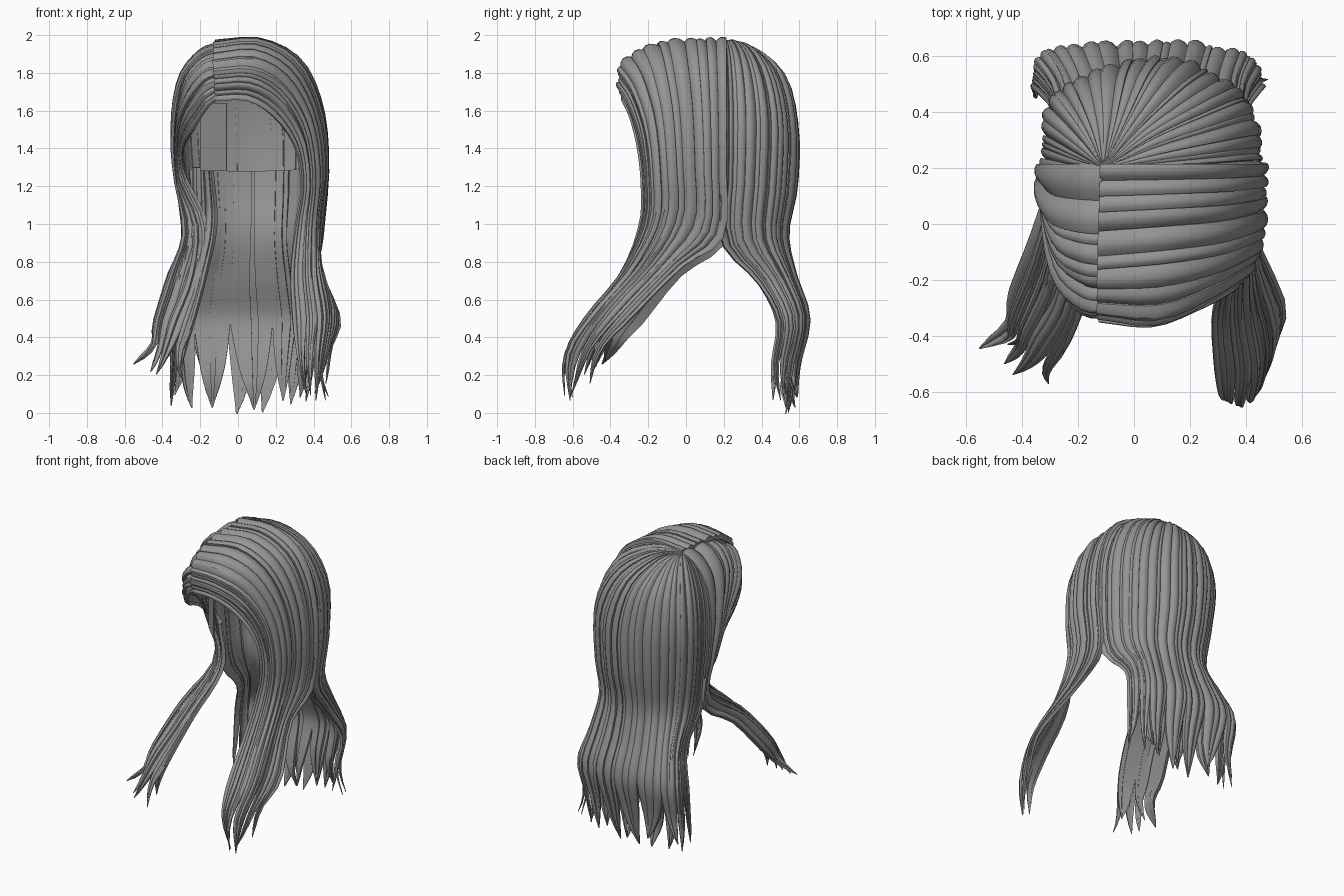
import bpy, bmesh, math, random
from mathutils import Vector

random.seed(4)
grey = bpy.data.materials.new("ash grey hair")
grey.diffuse_color = (0.30, 0.30, 0.30, 1)


def spline(pts, t):
    """Catmull-Rom point at t in 0..1 along evenly spaced points."""
    n = len(pts) - 1
    f = min(max(t, 0), 1) * n
    i = min(int(f), n - 1)
    f -= i
    b, c = pts[i], pts[i + 1]
    a = pts[i - 1] if i else b * 2 - c
    d = pts[i + 2] if i + 2 <= n else c * 2 - b
    return (b * 2 + (c - a) * f + (a * 2 - b * 5 + c * 4 - d) * f * f
            + (b * 3 - a - c * 3 + d) * f ** 3) / 2


def surface(guides, u, v):
    return spline([spline(g, v) for g in guides], u)


def finish(bm, name):
    bmesh.ops.recalc_face_normals(bm, faces=bm.faces)
    me = bpy.data.meshes.new(name)
    bm.to_mesh(me)
    bm.free()
    ob = bpy.data.objects.new(name, me)
    bpy.context.collection.objects.link(ob)
    me.materials.append(grey)
    bpy.ops.object.select_all(action='DESELECT')
    ob.select_set(True)
    bpy.context.view_layer.objects.active = ob
    bpy.ops.object.shade_smooth_by_angle(angle=math.radians(32))


def hair(name, paths, locks, side, u_range=(0, 1), v0=0.0, lift=0.0, rows=28, split=0.78):
    """Sheet of closed, ridged strands; every three strands gather into one curled tip."""
    guides = [[Vector(p) for p in path] for path in paths]
    widths = [random.uniform(0.45, 1.55) for _ in range(locks * 3)]
    total, edge = sum(widths), u_range[0]
    bm = bmesh.new()
    for i, w in enumerate(widths):
        du = w / total * (u_range[1] - u_range[0])
        if i % 3 == 0:
            # Shared centre, length and curl of this lock
            lock = sum(widths[i:i + 3]) / total * (u_range[1] - u_range[0])
            lock_u = edge + lock * random.uniform(0.35, 0.65)
            end = random.uniform(0.96, 1.0)
            curl = Vector((random.uniform(-.045, .045), random.uniform(-.03, .03), 0))
        mid, edge = edge + du / 2, edge + du
        raise_by = lift + random.uniform(-0.008, 0.008)
        tilt = random.uniform(-0.012, 0.012)
        rings = []
        for r in range(rows + 1):
            v = v0 + (end - v0) * r / rows
            taper = max(0, (v - split) / (end - split))
            keep = max(0.04, 1 - 0.35 * taper - 0.65 * taper ** 3)
            half = du * 0.53 * keep
            centre = lock_u + (mid - lock_u) * keep
            u0, u1 = max(0, centre - half), min(1, centre + half)
            a, b = surface(guides, u0, v), surface(guides, u1, v)
            e = 0.01
            cu, va = min(max(centre, e), 1 - e), max(v, 0.03)
            along = surface(guides, cu, min(1, va + e)) - surface(guides, cu, va - e)
            across = surface(guides, cu + e, va) - surface(guides, cu - e, va)
            n = across.cross(along).normalized() * side
            width = (b - a).length
            bump = min(0.02, width * 0.25)
            fade = min(1, width / 0.04)
            bend = curl * taper ** 3
            ring = []
            for k in range(5):
                t = k / 4
                off = bump * (1 - (2 * t - 1) ** 2) + (raise_by + tilt * (2 * t - 1)) * fade
                ring.append(surface(guides, u0 + (u1 - u0) * t, v) + n * off + bend)
            back = 0.018 * fade + 0.003
            ring.append(b + n * (raise_by * fade - back) + bend)
            ring.append(a + n * (raise_by * fade - back) + bend)
            rings.append([bm.verts.new(p) for p in ring])
        for p, q in zip(rings, rings[1:]):
            for k in range(7):
                j = (k + 1) % 7
                bm.faces.new((p[k], p[j], q[j], q[k]))
        bm.faces.new(rings[0])
        bm.faces.new(rings[-1])
    finish(bm, name)


# Guide paths, root to tip, from the hairline to the ear
right = [
    [(-.12, -.33, 1.65), (.05, -.34, 1.65), (.20, -.30, 1.56), (.31, -.26, 1.40), (.34, -.24, 1.20),
     (.31, -.25, 1.00), (.28, -.35, .74), (.29, -.54, .50), (.30, -.63, .30), (.31, -.60, .08)],
    [(-.13, -.32, 1.82), (.08, -.34, 1.83), (.25, -.27, 1.73), (.37, -.20, 1.52), (.41, -.17, 1.25),
     (.39, -.18, 1.00), (.39, -.32, .73), (.42, -.51, .50), (.40, -.64, .30), (.39, -.65, .05)],
    [(-.13, -.15, 1.93), (.10, -.13, 1.95), (.30, -.10, 1.84), (.42, -.06, 1.60), (.46, -.04, 1.30),
     (.43, -.04, 1.03), (.43, -.17, .80), (.49, -.40, .55), (.47, -.55, .33), (.43, -.60, .08)],
    [(-.12, .215, 1.96), (.12, .215, 1.97), (.33, .215, 1.86), (.44, .215, 1.62), (.47, .215, 1.30),
     (.44, .20, .93), (.43, -.02, .77), (.54, -.29, .50), (.50, -.44, .33), (.52, -.50, .12)]]
# Short side: swept back over the ear, then a lock falling forward
left = [
    [(-.11, -.33, 1.66), (-.18, -.31, 1.60), (-.25, -.22, 1.49), (-.30, -.02, 1.39), (-.28, .09, 1.26),
     (-.16, .03, 1.00), (-.18, -.27, .72), (-.24, -.45, .46), (-.29, -.52, .33), (-.32, -.54, .18)],
    [(-.11, -.30, 1.80), (-.18, -.29, 1.77), (-.27, -.20, 1.65), (-.32, -.01, 1.49), (-.32, .11, 1.25),
     (-.22, .08, .99), (-.25, -.26, .71), (-.34, -.43, .48), (-.38, -.50, .33), (-.41, -.55, .16)],
    [(-.11, -.10, 1.90), (-.19, -.09, 1.87), (-.28, -.05, 1.76), (-.33, .06, 1.53), (-.33, .15, 1.25),
     (-.27, .13, .97), (-.33, -.16, .74), (-.41, -.36, .49), (-.43, -.43, .35), (-.48, -.46, .23)],
    [(-.11, .215, 1.95), (-.20, .215, 1.91), (-.30, .215, 1.78), (-.34, .215, 1.55), (-.33, .215, 1.27),
     (-.29, .21, .91), (-.36, -.02, .74), (-.44, -.23, .48), (-.46, -.33, .36), (-.60, -.38, .26)]]
# Extra lock starting under the short side
under = [
    [(-.14, -.01, 1.30), (-.12, -.01, 1.00), (-.17, -.27, .73), (-.24, -.45, .46), (-.30, -.53, .20)],
    [(-.24, .10, 1.30), (-.25, .11, .97), (-.32, -.19, .73), (-.39, -.36, .48), (-.44, -.46, .24)]]
# Back fan, from the left ear round to the right ear
crown = (-.11, .20, 1.96)
back = [
    [crown, (-.22, .19, 1.90), (-.31, .19, 1.74), (-.34, .19, 1.50), (-.32, .19, 1.20),
     (-.28, .19, .90), (-.29, .38, .69), (-.37, .48, .48), (-.37, .45, .25), (-.42, .46, .06)],
    [crown, (-.17, .32, 1.92), (-.24, .43, 1.75), (-.27, .47, 1.50), (-.25, .45, 1.20),
     (-.22, .44, .93), (-.25, .54, .72), (-.30, .62, .50), (-.29, .58, .25), (-.29, .56, .01)],
    [crown, (-.04, .36, 1.92), (.03, .52, 1.77), (.07, .58, 1.50), (.07, .575, 1.20),
     (.07, .53, .95), (.07, .57, .73), (.08, .64, .50), (.08, .59, .25), (.08, .55, -.01)],
    [crown, (.06, .32, 1.95), (.25, .42, 1.81), (.36, .47, 1.55), (.37, .46, 1.20),
     (.35, .44, .93), (.36, .53, .72), (.39, .61, .50), (.37, .57, .25), (.37, .56, .01)],
    [crown, (.10, .19, 1.97), (.33, .19, 1.86), (.45, .19, 1.60), (.47, .19, 1.28),
     (.43, .19, .91), (.40, .38, .69), (.47, .49, .48), (.45, .46, .25), (.50, .48, .06)]]

hair("right_side_hair", right, 5, -1)
hair("left_side_hair", left, 4, 1)
hair("left_under_lock", under, 2, 1, rows=18, split=0.7)
hair("back_hair", back, 10, 1)
# Inner layer behind the neck
hair("neck_hair", back, 5, 1, (0.18, 0.82), 0.415, -0.045)

# Thin upright strip behind the short side of the fringe
bm = bmesh.new()
bmesh.ops.create_cube(bm, size=1)
for v in bm.verts:
    x, y, z = v.co
    v.co = Vector((-.13 + .14 * x + .004 * y, -.11 - .14 * x + .004 * y, 1.46 + .36 * z))
finish(bm, "fringe_strip")
